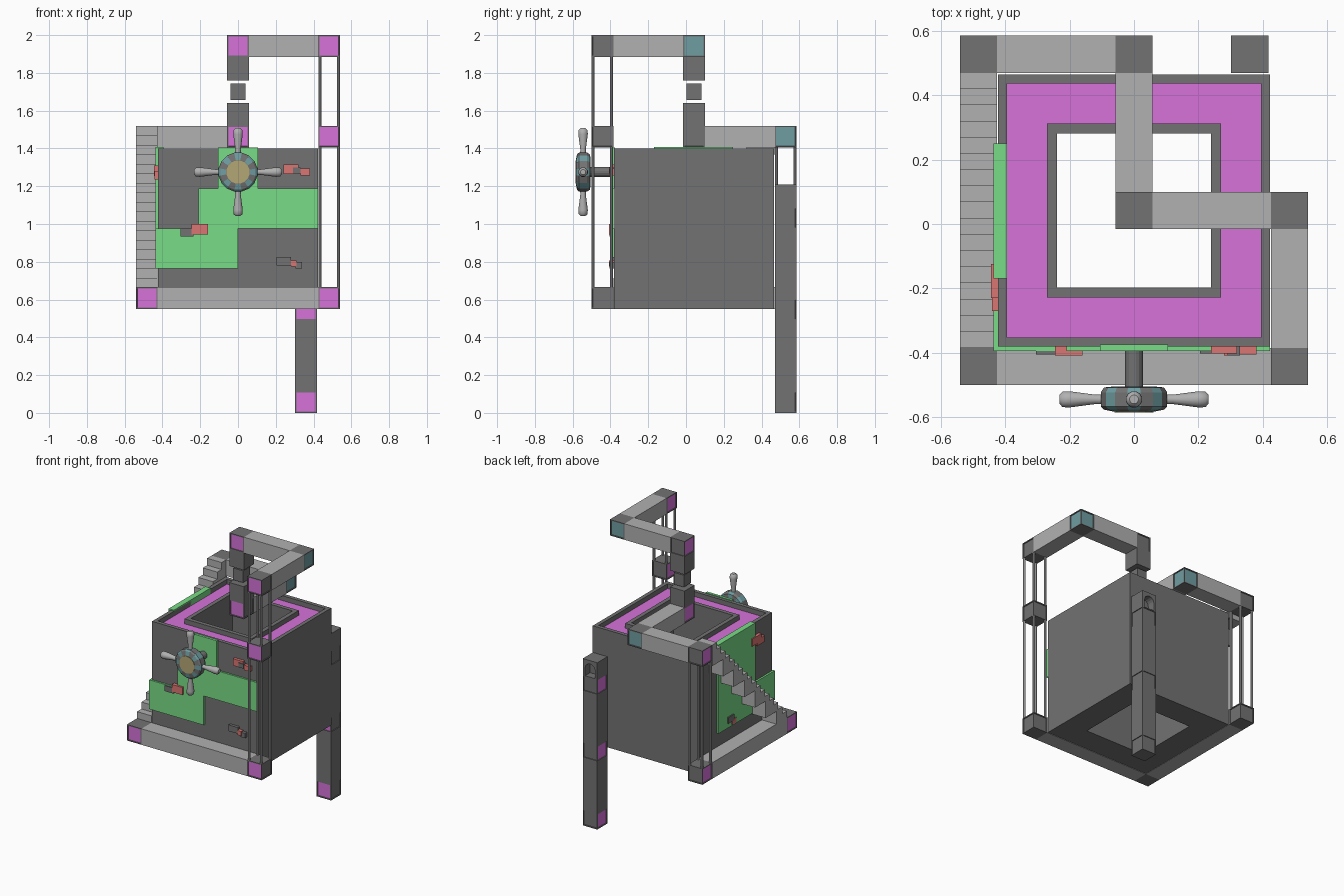
import bpy, bmesh, math
from mathutils import Vector, Matrix

if "Cube" in bpy.data.objects:
    bpy.data.objects.remove(bpy.data.objects["Cube"])


def mat(name, r, g, b):
    m = bpy.data.materials.new(name)
    m.diffuse_color = (r, g, b, 1)
    m.use_nodes = True
    m.node_tree.nodes["Principled BSDF"].inputs["Base Color"].default_value = m.diffuse_color
    return m


DARK = mat("dark_grey", .17, .17, .17)
LIGHT = mat("light_grey", .44, .44, .44)
MAGENTA = mat("magenta", .68, .17, .70)
GREEN = mat("green", .19, .72, .24)
TEAL = mat("teal", .16, .34, .36)
RED = mat("red", .70, .18, .17)
GOLD = mat("gold", .45, .39, .18)


def finish(name, bm, mats):
    bmesh.ops.recalc_face_normals(bm, faces=bm.faces)
    me = bpy.data.meshes.new(name)
    bm.to_mesh(me)
    bm.free()
    for m in mats:
        me.materials.append(m)
    ob = bpy.data.objects.new(name, me)
    bpy.context.collection.objects.link(ob)
    return ob


def box(name, x0, x1, y0, y1, z0, z1, m=DARK):
    bm = bmesh.new()
    size = Matrix.Diagonal((x1 - x0, y1 - y0, z1 - z0, 1))
    mid = Matrix.Translation(((x0 + x1) / 2, (y0 + y1) / 2, (z0 + z1) / 2))
    bmesh.ops.create_cube(bm, size=1, matrix=mid @ size)
    return finish(name, bm, [m])


def prism(name, pts, vec, m=DARK):
    bm = bmesh.new()
    f = bm.faces.new([bm.verts.new(p) for p in pts])
    ext = bmesh.ops.extrude_face_region(bm, geom=[f], use_keep_orig=True)
    vs = [v for v in ext["geom"] if isinstance(v, bmesh.types.BMVert)]
    bmesh.ops.translate(bm, verts=vs, vec=vec)
    return finish(name, bm, [m])


def lathe(name, profile, n, loc, axis=(0, 0, 1), mats=(DARK,), closed=False, pick=None):
    """Revolve (radius, height) points with n sides; pick(ring, side) gives a material."""
    bm = bmesh.new()
    rings = [[bm.verts.new((r * math.cos(2 * math.pi * (k + .5) / n),
                            r * math.sin(2 * math.pi * (k + .5) / n), z)) for k in range(n)]
             for r, z in profile]
    for i in range(len(rings) if closed else len(rings) - 1):
        a, b = rings[i], rings[(i + 1) % len(rings)]
        for k in range(n):
            f = bm.faces.new((a[k], a[(k + 1) % n], b[(k + 1) % n], b[k]))
            f.material_index = pick(i, k) if pick else 0
    if not closed:
        bm.faces.new(rings[0])
        bm.faces.new(rings[-1])
    rot = Vector(axis).to_track_quat('Z', 'Y').to_matrix().to_4x4()
    bm.transform(Matrix.Translation(loc) @ rot)
    return finish(name, bm, mats)


H = .058                                   # half width of all track parts
XR, YF, YB, YM = .483, -.443, .528, .042   # track axes
ZB, ZM, ZT = .608, 1.462, 1.942            # track levels


def joint(name, x, y, z, far=DARK):
    """Corner cube with recessed panels: magenta to -x/-y, 'far' colour to +x/+y."""
    bm = bmesh.new()
    bmesh.ops.create_cube(bm, size=2 * H, matrix=Matrix.Translation((x, y, z)))
    bm.normal_update()
    sides = [f for f in bm.faces if abs(f.normal.z) < .5]
    for f in sides:
        f.material_index = 1 if f.normal.x + f.normal.y < 0 else 2
        frame = bmesh.ops.inset_individual(bm, faces=[f], thickness=.01)["faces"]
        for g in frame:
            g.material_index = 0
        push = bmesh.ops.inset_individual(bm, faces=[f], thickness=.001, depth=-.005)["faces"]
        for g in push:
            g.material_index = 0
    return finish(name, bm, [DARK, MAGENTA, far])


def posts(name, x, y, z0, z1):
    o = H - .009
    for i, (sx, sy) in enumerate([(-1, -1), (1, -1), (1, 1), (-1, 1)]):
        lathe(f"{name}_{i}", [(.009, 0), (.009, z1 - z0)], 8,
              (x + sx * o, y + sy * o, z0), mats=[LIGHT])


# Hollow main block: outer wall, magenta gutter, inner rim and through well
s = math.sqrt(2)
lathe("main_block", [(r * s, z) for r, z in
      [(.24, .55), (.423, .55), (.423, 1.4), (.395, 1.4), (.395, 1.365),
       (.27, 1.365), (.27, 1.4), (.24, 1.4)]], 4, (0, YM, 0),
      mats=[DARK, MAGENTA], closed=True, pick=lambda i, k: int(i == 4))

# Track corner cubes
for i, (x, y, z, far) in enumerate([
        (-XR, YF, ZB, DARK), (XR, YF, ZB, DARK), (-XR, YB, ZB, DARK),
        (XR, YF, ZM, DARK), (XR, YF, ZT, DARK), (XR, YM, ZT, TEAL), (0, YM, ZT, DARK),
        (0, YM, ZM, DARK), (0, YB, ZM, TEAL), (-XR, YB, ZM, DARK),
        (.36, YB, H, DARK), (.36, YB, .548, DARK), (.36, YB, 1.032, DARK)]):
    joint(f"track_joint_{i}", x, y, z, far)

# Light beams between cubes
box("front_beam", -XR + H, XR - H, YF - H, YF + H, ZB - H, ZB + H, LIGHT)
box("left_beam", -XR - H, -XR + H, YF + H, YB - H, ZB - H, ZB + H, LIGHT)
box("top_right_beam", XR - H, XR + H, YF + H, YM - H, ZT - H, ZT + H, LIGHT)
box("top_cross_beam", H, XR - H, YM - H, YM + H, ZT - H, ZT + H, LIGHT)
box("middle_beam", -H, H, YM + H, YB - H, ZM - H, ZM + H, LIGHT)
box("back_beam", -XR + H, -H, YB - H, YB + H, ZM - H, ZM + H, LIGHT)

# Open columns made of four thin posts
posts("front_lower_post", XR, YF, ZB + H, ZM - H)
posts("front_upper_post", XR, YF, ZM + H, ZT - H)
posts("back_post", -XR, YB, ZB + H, ZM - H)

# Broken centre column with floating block
box("centre_column_top", -H, H, YM - H, YM + H, 1.76, ZT - H)
box("floating_block", -.04, .04, YM - .04, YM + .04, 1.657, 1.743)
box("centre_column_bottom", -H, H, YM - H, YM + H, ZM + H, 1.64)

# Rear leg with arched niche at its head
box("rear_leg_lower", .36 - H, .36 + H, YB - H, YB + H, 2 * H, .49)
box("rear_leg_upper", .36 - H, .36 + H, YB - H, YB + H, .606, .974)
box("rear_leg_head", .36 - H, .36 + H, YB - H, YB, 1.09, 1.21)
arch = [(-.04 * math.cos(t * math.pi / 8), 1.145 + .04 * math.sin(t * math.pi / 8)) for t in range(9)]
niche = [(-H, 1.09), (-.04, 1.09)] + arch + [(.04, 1.09), (H, 1.09), (H, 1.21), (-H, 1.21)]
prism("rear_leg_niche", [(.36 + x, YB, z) for x, z in niche], (0, H, 0))

# Staircase: fine steps above, coarse steps below
n, c, y0, run, z0 = 17, 7, YB - H, YB - YF - 2 * H, ZM + H
d, e = run / n, run / c
pts = []
for i in range(n):
    pts += [(y0 - d * i, z0 - d * i), (y0 - d * (i + 1), z0 - d * i)]
for j in reversed(range(c)):
    low = max(z0 - e * (j + 1) - .03, ZB + H - .03)
    pts += [(y0 - e * (j + 1), low), (y0 - e * j, low)]
prism("staircase", [(-XR - H, y, z) for y, z in pts], (2 * H, 0, 0), LIGHT)

# Green stepped patches on the front and left walls
for i, (x0, x1, za, zb) in enumerate([(-.437, 0, .765, .977), (-.21, .423, .977, 1.188),
                                      (-.105, .105, 1.188, 1.405)]):
    box(f"front_patch_{i}", x0, x1, -.394, -.375, za, zb, GREEN)
for i, (ya, yb, za, zb) in enumerate([(-.38, .25, .765, .977), (-.17, .25, .977, 1.188),
                                      (-.17, .25, 1.188, 1.408)]):
    box(f"left_patch_{i}", -.437, -.415 if i < 2 else -.395, ya, yb, za, zb, GREEN)

# Loose bricks standing proud of the walls
for i, (x0, x1, za, zb, m) in enumerate([
        (-.245, -.16, .945, 1.0, RED), (-.305, -.235, .935, .975, DARK),
        (.24, .32, 1.265, 1.315, RED), (.29, .33, 1.268, 1.30, DARK), (.33, .38, 1.257, 1.293, RED),
        (.205, .28, .78, .825, DARK), (.28, .31, .775, .807, RED), (.305, .34, .765, .8, DARK)]):
    box(f"front_brick_{i}", x0, x1, -.408 + .003 * (i % 3), -.37, za, zb, m)
for i, (ya, yb, za, zb, m) in enumerate([
        (-.23, -.125, 1.255, 1.31, RED), (-.27, -.19, 1.235, 1.28, RED),
        (.08, .15, .8, .845, DARK), (.05, .1, .775, .81, RED)]):
    box(f"left_brick_{i}", -.445 + .003 * (i % 2), -.41, ya, yb, za, zb, m)

# Valve wheel: shaft, faceted hub, gold face and four handles
C = (0, -.545, 1.275)
lathe("valve_shaft", [(.028, 0), (.028, .14)], 16, (0, -.38, 1.275), (0, -1, 0))
lathe("valve_hub", [(.065, -.04), (.095, -.037), (.105, -.022), (.105, .022), (.095, .032), (.065, .038)],
      16, C, (0, -1, 0), [DARK, TEAL], pick=lambda i, k: k % 2)
lathe("valve_face", [(.062, .03), (.062, .041)], 16, C, (0, -1, 0), [GOLD])
for i, ax in enumerate([(1, 0, 0), (-1, 0, 0), (0, 0, 1), (0, 0, -1)]):
    h = lathe(f"valve_handle_{i}", [(.016, .09), (.015, .12), (.026, .20), (.025, .222), (.014, .232)],
              12, C, ax, [LIGHT])
    for p in h.data.polygons:
        p.use_smooth = len(p.vertices) == 4
